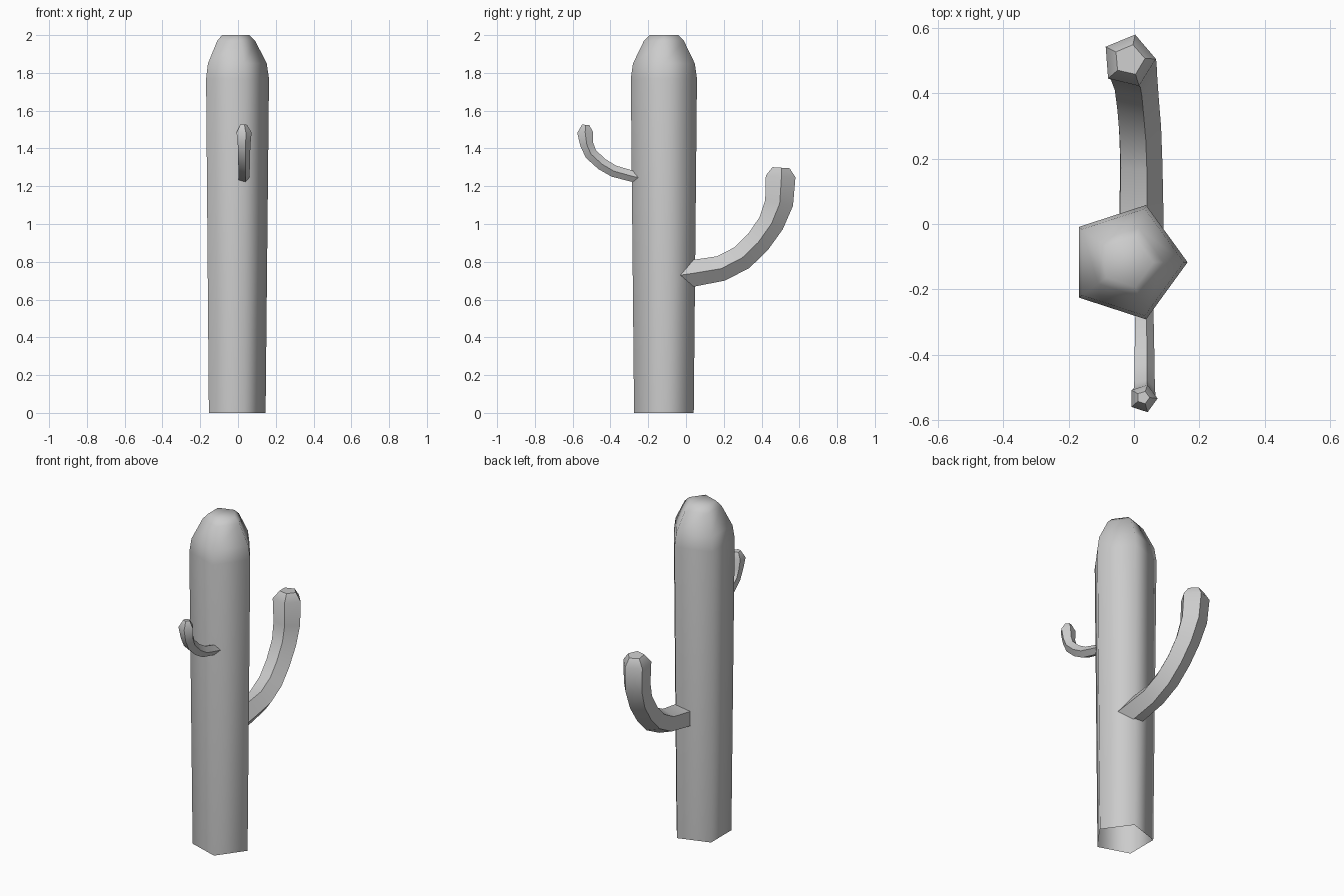
import bpy, bmesh
from math import cos, sin, tau, radians
from mathutils import Vector

if "Cube" in bpy.data.objects:
    bpy.data.objects.remove(bpy.data.objects["Cube"])

SIDES = 5


def loft(name, stations, roll=0.0, angle=40):
    """Five-sided tube through (x, y, z, radius) stations, open root, capped tip."""
    pts = [Vector(s[:3]) for s in stations]
    last = len(pts) - 1
    bm = bmesh.new()
    rings = []
    for i, (p, s) in enumerate(zip(pts, stations)):
        t = pts[min(i + 1, last)] - pts[max(i - 1, 0)]
        t.x = 0
        t.normalize()
        across = Vector((1, 0, 0))
        normal = t.cross(across)
        turn = radians(roll) * i / last
        rings.append([bm.verts.new(p + s[3] * (across * cos(a) + normal * sin(a)))
                      for a in (turn + tau * k / SIDES for k in range(SIDES))])
    for a, b in zip(rings, rings[1:]):
        for k in range(SIDES):
            n = (k + 1) % SIDES
            bm.faces.new((a[k], a[n], b[n], b[k]))
    bm.faces.new(rings[-1])
    mesh = bpy.data.meshes.new(name)
    bm.to_mesh(mesh)
    bm.free()
    obj = bpy.data.objects.new(name, mesh)
    bpy.context.collection.objects.link(obj)
    bpy.ops.object.select_all(action='DESELECT')
    obj.select_set(True)
    bpy.context.view_layer.objects.active = obj
    bpy.ops.object.shade_smooth_by_angle(angle=radians(angle))
    return obj


# Trunk: slightly flared column with a rounded, fully smooth top
trunk_profile = [(0, .166), (1.77, .184), (1.85, .172), (1.97, .111), (2.0, .08)]
loft("trunk", [(-.02, -.117, z, r) for z, r in trunk_profile], angle=180)

# Large arm: leaves the back of the trunk and curves upward
loft("large_arm", [
    (.016, -.04, .728, .074), (.016, .04, .74, .074), (.016, .185, .765, .071),
    (.012, .295, .822, .071), (.005, .38, .905, .071), (-.002, .45, 1.005, .073),
    (-.010, .491, 1.11, .079), (-.016, .499, 1.252, .083), (-.014, .502, 1.298, .048),
], roll=5)

# Small arm: leaves the front of the trunk, higher up
loft("small_arm", [
    (.029, -.24, 1.243, .031), (.029, -.285, 1.253, .031), (.029, -.382, 1.28, .033),
    (.029, -.445, 1.317, .034), (.029, -.503, 1.37, .035), (.029, -.525, 1.42, .037),
    (.028, -.534, 1.485, .044), (.028, -.531, 1.525, .02),
])
